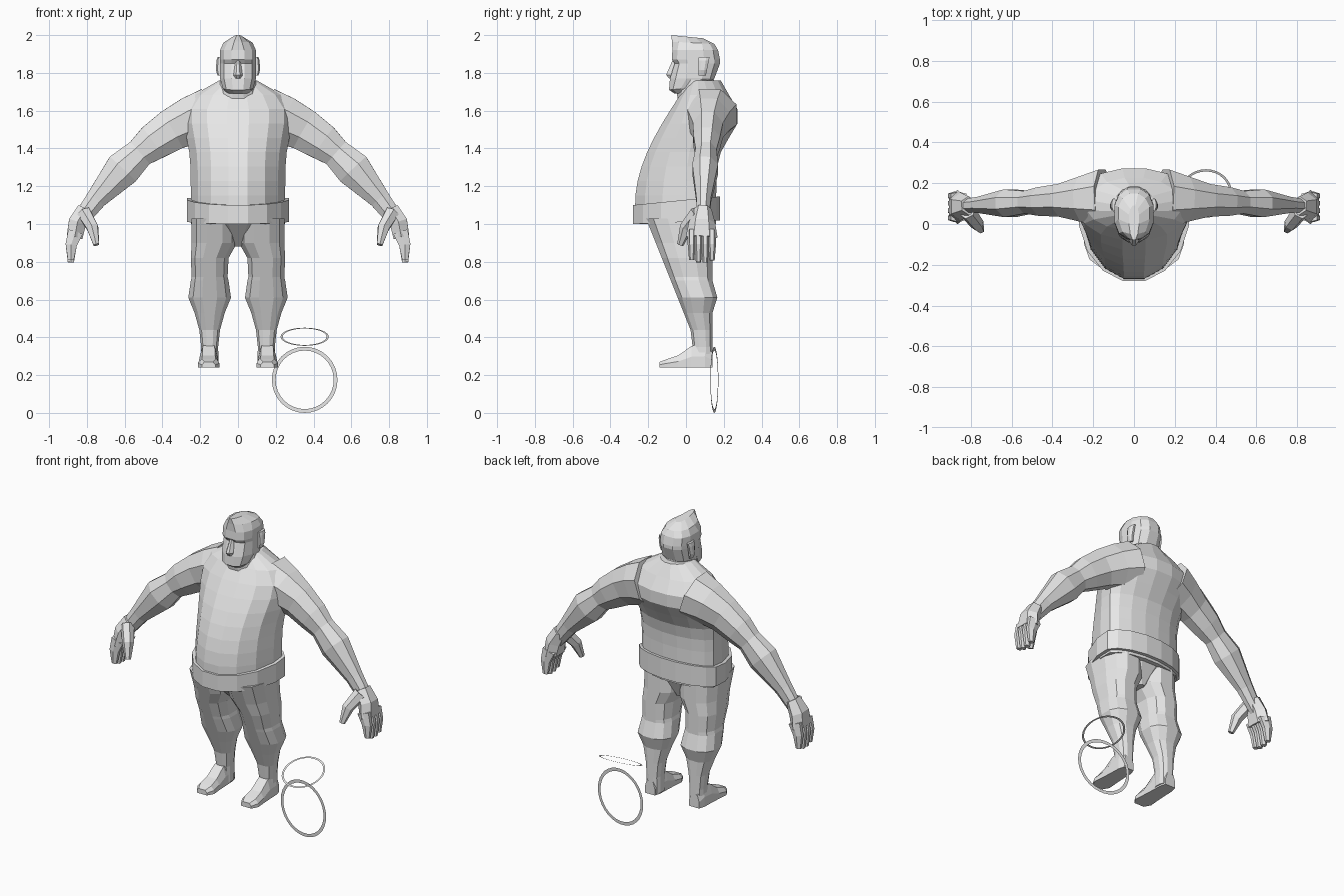
import bpy, bmesh, math
from mathutils import Vector, Matrix

if "Cube" in bpy.data.objects:
    bpy.data.objects.remove(bpy.data.objects["Cube"])

shade = 0.8
grey = bpy.data.materials.new("plain grey")
grey.use_nodes = True
grey.diffuse_color = (shade, shade, shade, 1)
grey.node_tree.nodes["Principled BSDF"].inputs["Base Color"].default_value = grey.diffuse_color


def finish(name, mesh_builder, mirror=False):
    mesh = bpy.data.meshes.new(name)
    mesh_builder.to_mesh(mesh)
    mesh_builder.free()
    part = bpy.data.objects.new(name, mesh)
    bpy.context.collection.objects.link(part)
    mesh.materials.append(grey)
    if mirror:
        part.modifiers.new("other side", 'MIRROR').use_mirror_merge = False


def loft(name, rings, mirror=False):
    """Skin a run of equal rings and close both ends."""
    builder = bmesh.new()
    rows = [[builder.verts.new(point) for point in ring] for ring in rings]
    count = len(rows[0])
    for lower, upper in zip(rows, rows[1:]):
        for i in range(count):
            after = (i + 1) % count
            builder.faces.new((lower[i], lower[after], upper[after], upper[i]))
    builder.faces.new(rows[0])
    builder.faces.new(rows[-1])
    bmesh.ops.recalc_face_normals(builder, faces=builder.faces[:])
    finish(name, builder, mirror)


def unit_ring(count, square=1):
    """Points around a circle, flattened on four sides when square < 1."""
    points = []
    for i in range(count):
        angle = math.tau * (i + 0.5) / count
        pair = [math.copysign(abs(v / math.cos(math.pi / count)) ** square, v)
                for v in (math.cos(angle), math.sin(angle))]
        points.append(pair)
    return points


def level(z, half_width, front, back, x=0, middle=None, tilt=0, count=12, square=1):
    """Level cross-section, widest at the depth called middle."""
    if middle is None:
        middle = (front + back) / 2
    ring = []
    for across, along in unit_ring(count, square):
        y = middle + along * (back - middle if along > 0 else middle - front)
        ring.append(Vector((x + across * half_width, y, z + tilt * (y - front))))
    return ring


def limb(name, path, heights, depths, count=8):
    """Mirrored tube whose sections stand square to its path."""
    points = [Vector(p) for p in path]
    last = len(points) - 1
    rings = []
    for i, point in enumerate(points):
        along = points[min(i + 1, last)] - points[max(i - 1, 0)]
        up = along.cross(Vector((0, 1, 0))).normalized()
        side = up.cross(along).normalized()
        rings.append([point + up * a * heights[i] + side * b * depths[i]
                      for a, b in unit_ring(count)])
    loft(name, rings, True)


# Torso: round belly, humped upper back, shoulders sloping to the neck
def torso_ring(z):
    hump = math.exp(-((z - 1.57) / 0.15) ** 2)
    belly = -0.25 * math.cos((z - 1.1) / 0.6 * math.pi / 2) - 0.02
    width = min(0.25 + hump * 0.04, 0.1 + (1.76 - z) * 1.75)
    back = 0.16 + hump * 0.12
    return level(z, width, belly, back, middle=back * 0.4, count=16)


loft("torso", [torso_ring(1 + i * 0.076) for i in range(11)])

# Belt, higher at the back, and trouser seat
loft("belt", [level(z, 0.27, -0.28, 0.18, middle=0.06, tilt=tilt, count=16)
              for z, tilt in ((1, 0.04), (1.1, 0.1))])
loft("trouser_seat", [level(0.88, 0.03, -0.08, 0.08), level(1.04, 0.24, -0.24, 0.15)])

# Neck
loft("neck", [level(1.64, 0.13, -0.04, 0.19), level(1.7, 0.1, -0.05, 0.16),
              level(1.8, 0.09, -0.04, 0.14)])

# Head: jaw and face are squarer, the crest rises to the front
jaw = [level(1.69, 0.06, -0.06, 0.06, tilt=0.1, square=0.8),
       level(1.71, 0.08, -0.09, 0.1, tilt=0.1, square=0.8)]
face = [level(z, 0.095, front, back, middle=0.05, square=0.8)
        for z, front, back in ((1.77, -0.085, 0.15), (1.85, -0.06, 0.18),
                               (1.87, -0.075, 0.18), (1.92, -0.072, 0.17))]
crest = [level(1.965, 0.077, -0.074, 0.15, middle=0.06, tilt=-0.05),
         level(2, 0.025, -0.078, 0.09, middle=0.03, tilt=-0.1)]
loft("head", jaw + face + crest)

# Nose and ears
loft("nose", [level(z, width, front, -0.03, count=8) for z, width, front in (
    (1.77, 0.02, -0.09), (1.79, 0.024, -0.105), (1.87, 0.012, -0.07))])
loft("ear", [level(1.835 + rise * 0.05, 0.018 - abs(rise) * 0.008, 0.065, 0.115 + rise * 0.01,
                   x=0.105 - abs(rise) * 0.007, count=8) for rise in (-1, -0.4, 0.6, 1)], True)

# Arms: a taper along a drooping curve, broad at the shoulder, swollen at the elbow
reach = [0.15 + i * 0.1 for i in range(8)]
elbow = 5
reach[elbow] -= 0.04
reach[elbow - 1] -= 0.03
thickness = [0.16 - x * 0.14 for x in reach]
thickness[elbow] += 0.02
thickness[elbow - 1] -= 0.01
depth = [t * 0.72 + max(0, 0.35 - x) * 0.2 for t, x in zip(thickness, reach)]
limb("arm", [(x, 0.135 - x * 0.055, 1.6 - x * x * 0.83) for x in reach], thickness, depth)

# Palms
limb("palm", [(0.81, 0.09, 1.08), (0.85, 0.085, 1.01), (0.865, 0.083, 0.93)],
     (0.04, 0.047, 0.042), (0.04, 0.06, 0.073), count=6)

# Fingers and thumb
for i, finger in enumerate(("index", "middle", "ring", "little")):
    y = 0.03 + i * 0.036
    tip = 0.81 - 0.015 * math.sin(i)
    limb(finger + "_finger", [(0.86, y, 0.96), (0.883, y, 0.89), (0.885, y, tip)],
         (0.04, 0.03, 0.016), (0.018, 0.018, 0.012), count=6)
thumb_size = (0.035, 0.03, 0.015)
limb("thumb", [(0.815, 0.06, 1.06), (0.77, 0, 0.98), (0.75, -0.03, 0.89)],
     thumb_size, thumb_size, count=6)

# Legs: straight sloping front, trousers gathered below the knee, slim shins
leg_rings = []
for z, half_width in ((1.03, 0.12), (0.9, 0.12), (0.82, 0.1), (0.72, 0.095), (0.7, 0.1),
                      (0.61, 0.113), (0.53, 0.08), (0.44, 0.055), (0.35, 0.045), (0.25, 0.047)):
    calf = max(0, half_width - 0.1) if z < 0.7 else 0
    leg_rings.append(level(z, half_width, min(0.2 - z * 0.4, 0.035), 0.14 + calf * 2,
                           x=0.125 if z > 0.85 else 0.15, square=0.8))
loft("leg", leg_rings, True)

# Feet, from heel to toe
sole = 0.24
outline = ((-1, 0), (1, 0), (1, 0.5), (0.65, 1), (-0.65, 1), (-1, 0.5))
loft("foot", [[Vector((0.155 + side * half, y, sole + rise * height)) for side, rise in outline]
              for y, half, height in ((0.14, 0.035, 0.08), (0.1, 0.046, 0.12), (0.03, 0.048, 0.115),
                                      (-0.04, 0.052, 0.065), (-0.1, 0.057, 0.045),
                                      (-0.14, 0.035, 0.03))], True)


# Two thin flat hoops beside the left foot
def hoop(name, height, radius, band, turn):
    builder = bmesh.new()
    outer, inner = [bmesh.ops.create_circle(builder, segments=32, radius=size)["verts"]
                    for size in (radius, radius - band)]
    for i in range(len(outer)):
        builder.faces.new((outer[i - 1], outer[i], inner[i], inner[i - 1]))
    builder.transform(Matrix.Translation((0.353, 0.15, height)) @ turn)
    finish(name, builder)


hoop("upper_hoop", 0.403, 0.128, 0.012, Matrix.Rotation(math.radians(22), 4, 'X'))
hoop("lower_hoop", 0.175, 0.175, 0.02,
     Matrix.Rotation(math.radians(-7), 4, 'Z') @ Matrix.Rotation(math.pi / 2, 4, 'X'))
